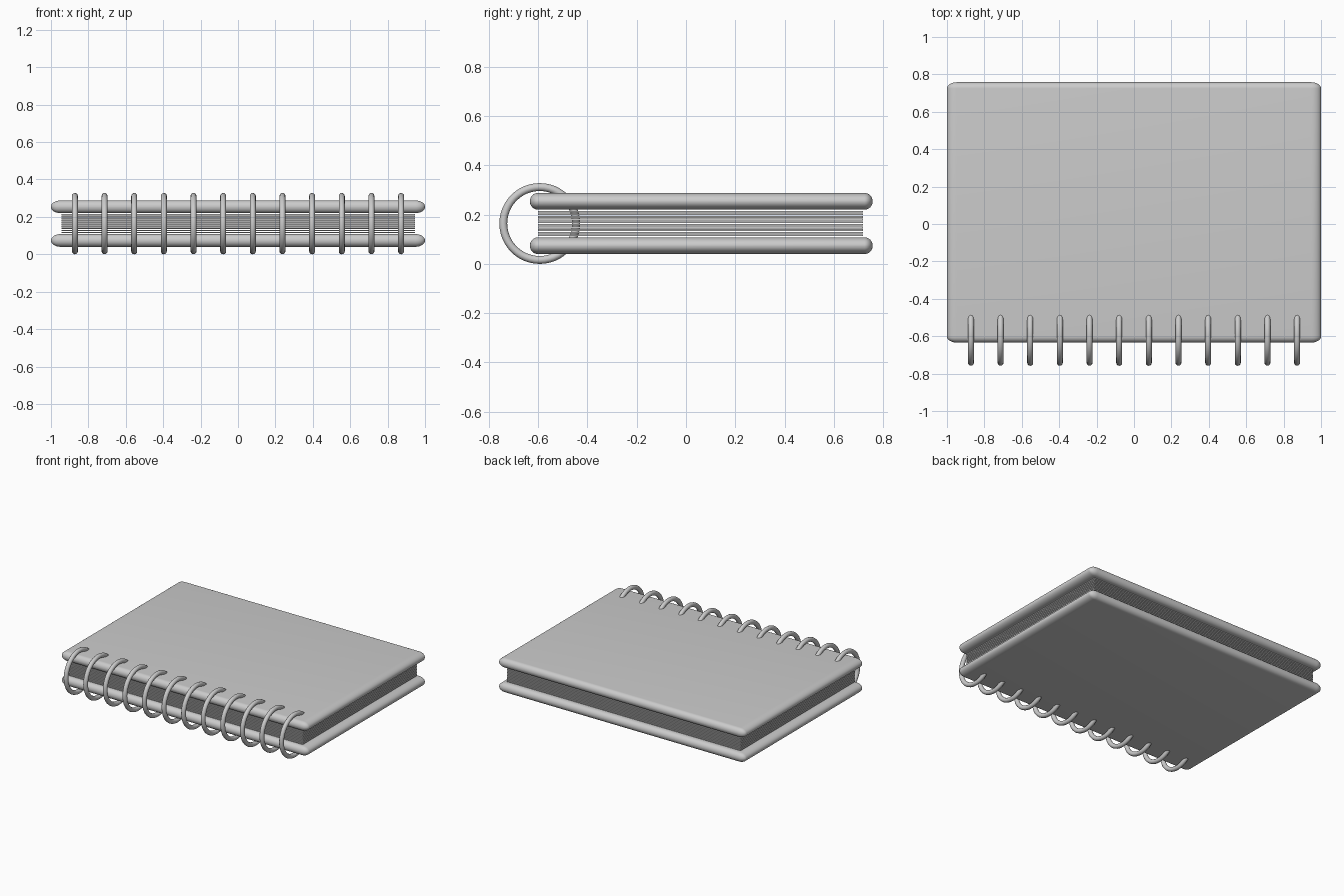
import bpy, bmesh
from math import pi, radians
from mathutils import Matrix

if "Cube" in bpy.data.objects:
    bpy.data.objects.remove(bpy.data.objects["Cube"])

Y_FRONT, Y_BACK = -0.634, 0.758     # cover extent in depth
MID_Z = 0.164                       # height of the ring axis


def box(name, size, centre, bevel=0.0, stretch_x=1.0):
    """Box; bevelled first, then stretched along x for softer side edges."""
    bm = bmesh.new()
    bmesh.ops.create_cube(bm, size=1)
    bmesh.ops.scale(bm, vec=(size[0] / stretch_x, size[1], size[2]), verts=bm.verts)
    if bevel:
        bmesh.ops.bevel(bm, geom=bm.edges[:], offset=bevel, segments=8,
                        profile=0.5, affect='EDGES')
    bmesh.ops.scale(bm, vec=(stretch_x, 1, 1), verts=bm.verts)
    mesh = bpy.data.meshes.new(name)
    bm.to_mesh(mesh)
    bm.free()
    obj = bpy.data.objects.new(name, mesh)
    obj.location = centre
    bpy.context.collection.objects.link(obj)
    return obj


def smooth(obj):
    bpy.ops.object.select_all(action='DESELECT')
    obj.select_set(True)
    bpy.context.view_layer.objects.active = obj
    bpy.ops.object.shade_smooth_by_angle(angle=radians(35))


# Two padded covers with fully rounded edges
cover_y = (Y_FRONT + Y_BACK) / 2
for name, z in (("back_cover", MID_Z - 0.09), ("front_cover", MID_Z + 0.09)):
    smooth(box(name, (2, Y_BACK - Y_FRONT, 0.068), (0, cover_y, z), 0.0335, 1.55))

# Stack of thin pages between the covers
PAGES, PITCH = 10, 0.0106
for i in range(PAGES):
    z = MID_Z + (i - (PAGES - 1) / 2) * PITCH
    box(f"page_{i + 1:02d}", (1.89, 1.32, 0.007), (0, 0.059, z))

# Binding rings: closed loops passing through covers and pages
RINGS = 12
ring_mesh = None
for i in range(RINGS):
    x = -0.872 + i * 1.744 / (RINGS - 1)
    if ring_mesh is None:
        bpy.ops.mesh.primitive_torus_add(major_radius=0.148, minor_radius=0.016,
                                         major_segments=48, minor_segments=12)
        ring = bpy.context.object
        ring.data.transform(Matrix.Rotation(pi / 2, 4, 'Y'))
        smooth(ring)
        ring_mesh = ring.data
        ring_mesh.name = "binding_ring"
    else:
        ring = bpy.data.objects.new("ring", ring_mesh)
        bpy.context.collection.objects.link(ring)
    ring.name = f"binding_ring_{i + 1:02d}"
    ring.location = (x, -0.594, MID_Z)
